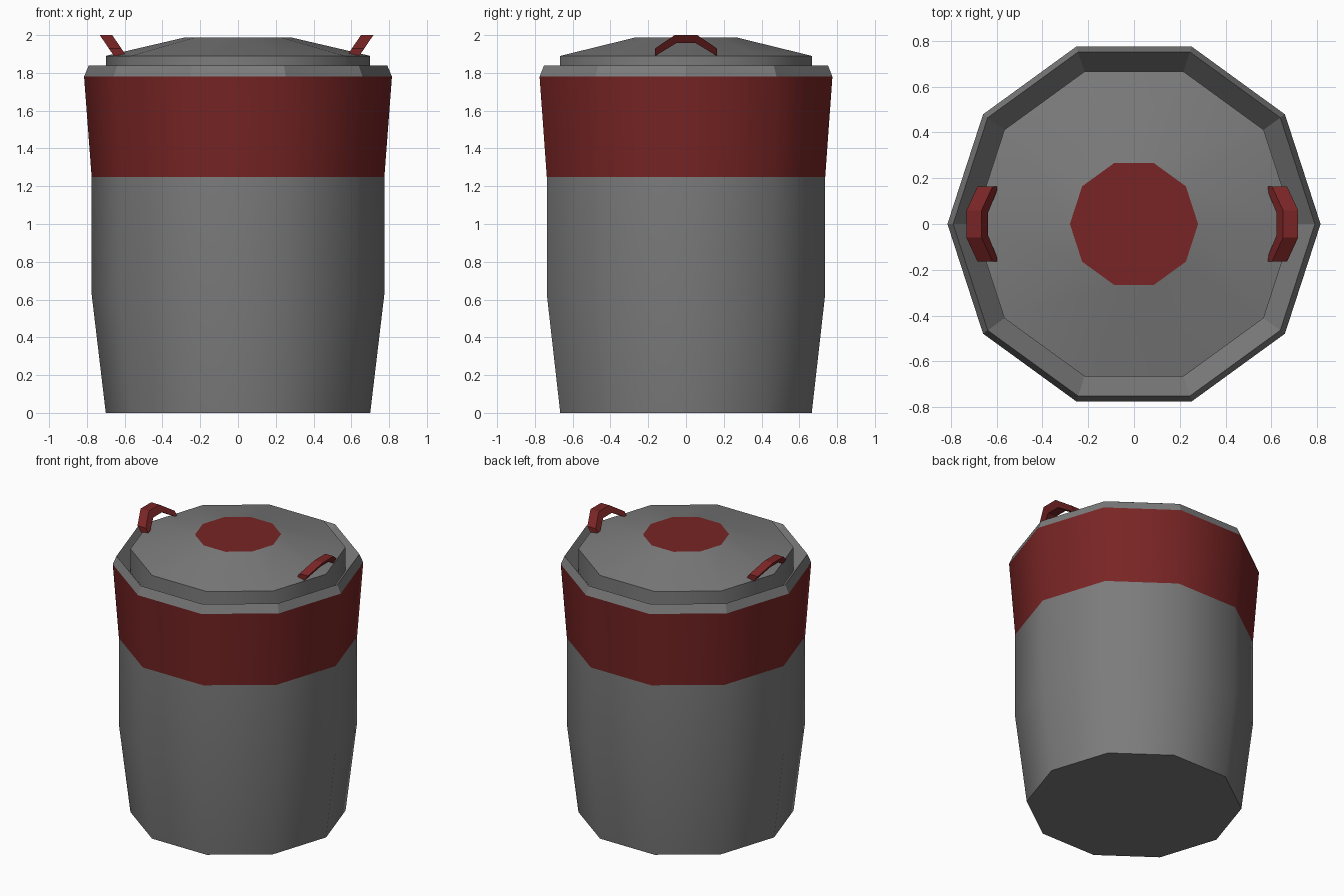
import bpy, bmesh, math

if "Cube" in bpy.data.objects:
    bpy.data.objects.remove(bpy.data.objects["Cube"])

N = 10  # sides of the barrel


def material(name, col):
    m = bpy.data.materials.new(name)
    m.diffuse_color = (*col, 1)
    m.use_nodes = True
    m.node_tree.nodes["Principled BSDF"].inputs["Base Color"].default_value = m.diffuse_color
    return m


GREY = material("dark grey", (0.2, 0.2, 0.2))
RED = material("dark red", (0.19, 0.018, 0.018))


def add(name, bm, mat, smooth=False):
    me = bpy.data.meshes.new(name)
    bm.to_mesh(me)
    bm.free()
    ob = bpy.data.objects.new(name, me)
    bpy.context.collection.objects.link(ob)
    me.materials.append(mat)
    if smooth:
        bpy.ops.object.select_all(action='DESELECT')
        ob.select_set(True)
        bpy.context.view_layer.objects.active = ob
        bpy.ops.object.shade_smooth_by_angle(angle=math.radians(40))
    return ob


def lathe(name, profile, mat, smooth=False, bottom=False, top=False):
    """Turn a list of (radius, z) into a ten-sided shell, profile running outside upwards."""
    bm = bmesh.new()
    rings = [[bm.verts.new((r * math.cos(2 * math.pi * i / N),
                            r * math.sin(2 * math.pi * i / N), z)) for i in range(N)]
             for r, z in profile]
    for a, b in zip(rings, rings[1:]):
        for i in range(N):
            j = (i + 1) % N
            bm.faces.new((a[i], a[j], b[j], b[i]))
    if bottom:
        bm.faces.new(rings[0][::-1])
    if top:
        bm.faces.new(rings[-1])
    return add(name, bm, mat, smooth)


# barrel body, red band and bevelled rim with the groove inside it
lathe("barrel_body", [(0.70, 0), (0.775, 0.63), (0.775, 1.25)], GREY, True, bottom=True)
lathe("barrel_band", [(0.775, 1.25), (0.815, 1.78)], RED, True)
lathe("barrel_rim", [(0.815, 1.78), (0.79, 1.84), (0.70, 1.72)], GREY)

# lid: short wall, shallow dome and red centre plate
lathe("lid_dome", [(0.70, 1.72), (0.70, 1.89), (0.28, 1.988)], GREY, True)
lathe("lid_centre", [(0.28, 1.988)], RED, top=True)

# handles: arched bands leaning outwards
ARCH = [(-0.163, 1.89), (-0.163, 1.93), (-0.06, 2.0), (0.06, 2.0),
        (0.163, 1.93), (0.163, 1.89), (0.05, 1.958), (-0.05, 1.958)]


def handle(name, side, shift):
    bm = bmesh.new()
    rows = [[bm.verts.new((side * (0.576 + w + 0.68 * (z - 1.89)) + shift, y, z))
             for y, z in ARCH] for w in (0, 0.066)]
    n = len(ARCH)
    for row in rows:  # front and back sheets, one quad per band segment
        for q in ((0, 1, 2, 7), (7, 2, 3, 6), (6, 3, 4, 5)):
            bm.faces.new([row[k] for k in q])
    for i in range(n):
        j = (i + 1) % n
        bm.faces.new((rows[0][i], rows[0][j], rows[1][j], rows[1][i]))
    bmesh.ops.recalc_face_normals(bm, faces=bm.faces)
    add(name, bm, RED)


handle("handle_right", 1, 0)
handle("handle_left", -1, -0.015)
